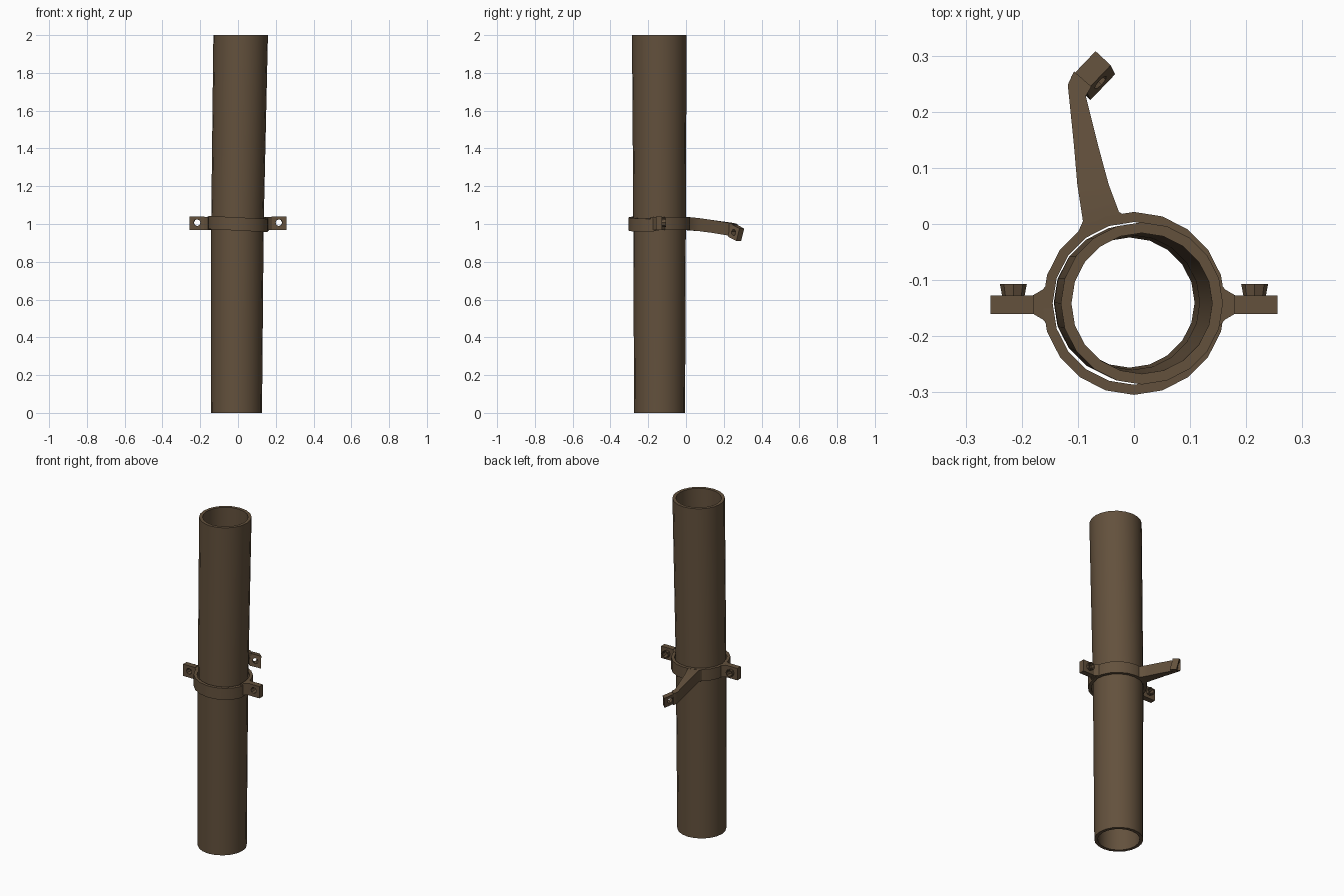
import bpy, bmesh, math
from mathutils import Vector as V

if "Cube" in bpy.data.objects:
    bpy.data.objects.remove(bpy.data.objects["Cube"])

brown = bpy.data.materials.new("dull_brown")
brown.diffuse_color = (0.125, 0.082, 0.046, 1)
brown.use_nodes = True
brown.node_tree.nodes["Principled BSDF"].inputs["Base Color"].default_value = brown.diffuse_color
X, Y, Z = V((1, 0, 0)), V((0, 1, 0)), V((0, 0, 1))


def finish(name, bm, angle=40):
    bmesh.ops.recalc_face_normals(bm, faces=bm.faces)
    me = bpy.data.meshes.new(name)
    bm.to_mesh(me)
    bm.free()
    ob = bpy.data.objects.new(name, me)
    bpy.context.collection.objects.link(ob)
    me.materials.append(brown)
    bpy.ops.object.select_all(action='DESELECT')
    ob.select_set(True)
    bpy.context.view_layer.objects.active = ob
    bpy.ops.object.shade_smooth_by_angle(angle=math.radians(angle))
    return ob


def skin(bm, loops, closed):
    """Join successive vertex loops with quads."""
    n = len(loops[0])
    pairs = list(zip(loops, loops[1:] + loops[:1])) if closed else list(zip(loops, loops[1:]))
    for a, b in pairs:
        for i in range(n):
            j = (i + 1) % n
            bm.faces.new((a[i], a[j], b[j], b[i]))


def hollow(name, rings, sides, u=X, v=Y, shift=None):
    """Hollow round solid from a closed list of (centre, radius) rings."""
    bm = bmesh.new()
    loops = []
    for c, r in rings:
        loop = []
        for i in range(sides):
            a = 2 * math.pi * i / sides
            p = V(c) + r * (math.cos(a) * u + math.sin(a) * v)
            if shift:
                p.z += shift(p)
            loop.append(bm.verts.new(p))
        loops.append(loop)
    skin(bm, loops, True)
    return finish(name, bm)


def loft(name, sections):
    """Solid bar through four-cornered sections."""
    bm = bmesh.new()
    loops = [[bm.verts.new(p) for p in s] for s in sections]
    skin(bm, loops, False)
    bm.faces.new(loops[0])
    bm.faces.new(loops[-1])
    return finish(name, bm, 35)


def holed_plate(name, c, u, v, n, hole, r):
    """Plate with half-extents u, v, n and a round hole at offset 'hole' along n."""
    bm = bmesh.new()
    c = V(c)
    un, vn = u.normalized(), v.normalized()
    grid = [(1, 0), (1, 1), (0, 1), (-1, 1), (-1, 0), (-1, -1), (0, -1), (1, -1)]

    def outer(s):
        return [bm.verts.new(c + a * u + b * v + s * n) for a, b in grid]

    def inner(s):
        return [bm.verts.new(c + hole + s * n + r * (math.cos(k * math.pi / 4) * un
                + math.sin(k * math.pi / 4) * vn)) for k in range(8)]
    skin(bm, [outer(-1), outer(1), inner(1), inner(-1)], True)
    return finish(name, bm)


# Slightly leaning, widening pipe
axis = [((-0.008, -0.140, 0), 0.135), ((-0.003, -0.140, 1), 0.139), ((0.014, -0.1415, 2), 0.1445)]
hollow("pipe", axis + [(c, r - 0.019) for c, r in reversed(axis)], 20)

# Clamp band, front half sagging a little to the right
cc = (0, -0.1415)
hollow("clamp_band",
       [((*cc, 0.967), 0.163), ((*cc, 1.037), 0.163), ((*cc, 1.037), 0.145), ((*cc, 0.967), 0.145)],
       20, shift=lambda p: -0.05 * p.x - 0.002 if p.y < -0.18 else 0)

# Side lugs with flared roots and hollow nuts
for side, s in (("left", -1), ("right", 1)):
    secs = []
    for x, lo, hi in ((0.146, -0.188, -0.098), (0.163, -0.170, -0.117), (0.180, -0.160, -0.127)):
        secs.append([(s * x, lo, 0.968), (s * x, hi, 0.968), (s * x, hi, 1.038), (s * x, lo, 1.038)])
    loft(side + "_lug_root", secs)
    holed_plate(side + "_lug", (s * 0.217, -0.1435, 1.005), X * 0.039, Z * 0.036, Y * 0.0165,
                V((0, 0, 0.002)), 0.018)
    nx = s * 0.215
    hollow(side + "_nut",
           [((nx, -0.128, 1.007), 0.020), ((nx, -0.107, 1.007), 0.024),
            ((nx, -0.107, 1.007), 0.018), ((nx, -0.128, 1.007), 0.018)], 8, X, Z)

# Bracket arm: left xy, right xy, top z, bottom z
arm = [((-0.100, -0.015), (-0.010, 0.010), 1.036, 0.967),
       ((-0.091, 0.005), (-0.027, 0.022), 1.036, 0.967),
       ((-0.101, 0.070), (-0.045, 0.070), 1.031, 0.962),
       ((-0.107, 0.140), (-0.064, 0.140), 1.021, 0.953),
       ((-0.118, 0.248), (-0.086, 0.228), 1.006, 0.938),
       ((-0.107, 0.272), (-0.076, 0.245), 1.000, 0.930)]
loft("bracket_arm", [[(*l, t), (*r, t), (*r, b), (*l, b)] for l, r, t, b in arm])

# Drooping end plate with bolt hole
holed_plate("bracket_end_plate", (-0.073, 0.2645, 0.955),
            V((0.022, 0.023, -0.012)), V((-0.004, 0.008, 0.033)), V((0.0135, -0.0125, 0)),
            V((0, 0, 0)), 0.016)
